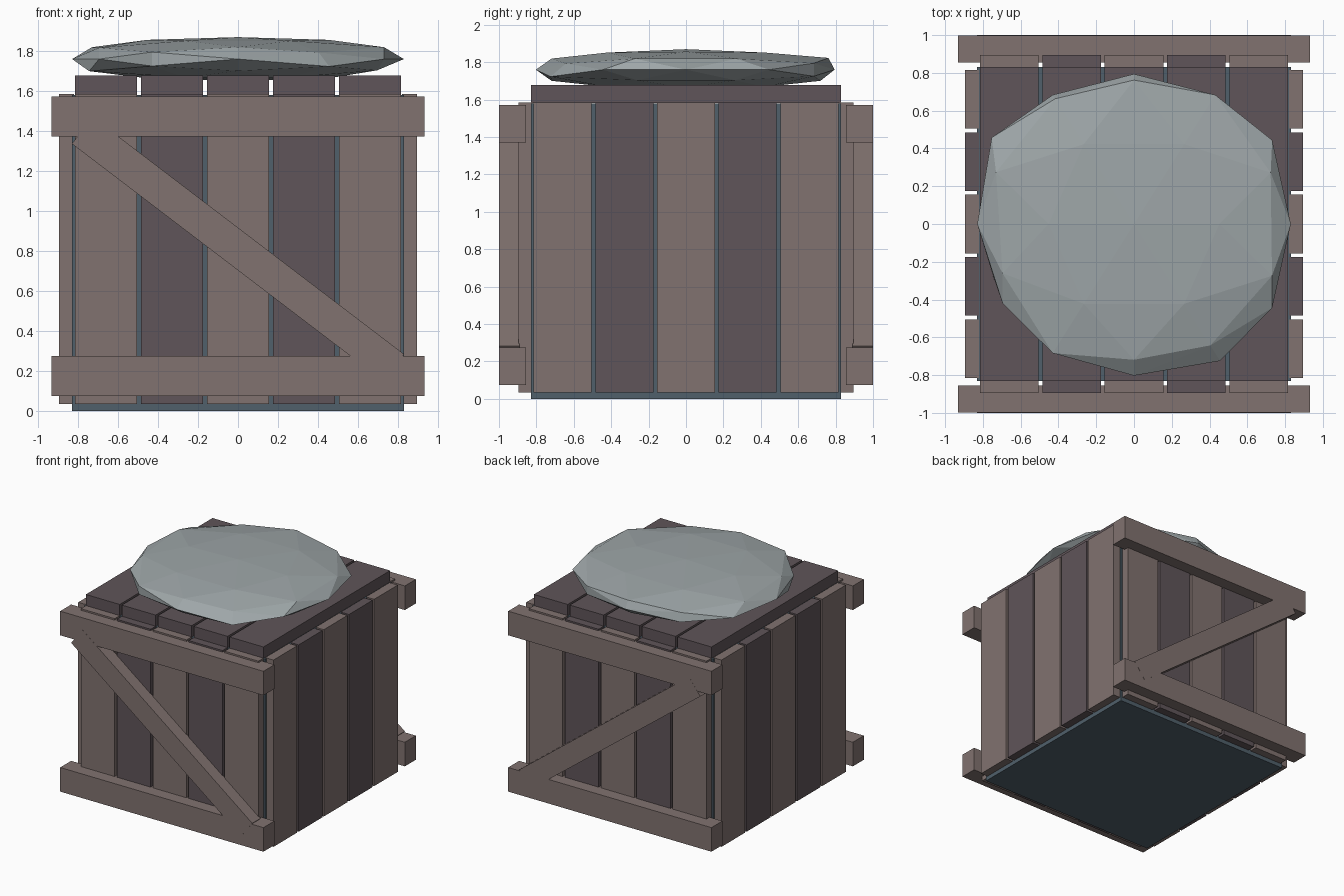
import bpy, bmesh, math
from mathutils import Vector

if "Cube" in bpy.data.objects:
    bpy.data.objects.remove(bpy.data.objects["Cube"])


def material(name, rgb):
    m = bpy.data.materials.new(name)
    m.diffuse_color = (*rgb, 1)
    m.use_nodes = True
    m.node_tree.nodes["Principled BSDF"].inputs["Base Color"].default_value = m.diffuse_color
    return m


WOOD = material("light_wood", (0.22, 0.17, 0.16))
DARK = material("dark_wood", (0.115, 0.09, 0.10))
CORE = material("blue_core", (0.08, 0.115, 0.145))
STONE = material("grey_stone", (0.34, 0.38, 0.39))


def add_object(name, bm, mat):
    bmesh.ops.recalc_face_normals(bm, faces=bm.faces)
    mesh = bpy.data.meshes.new(name)
    bm.to_mesh(mesh)
    bm.free()
    mesh.materials.append(mat)
    ob = bpy.data.objects.new(name, mesh)
    bpy.context.collection.objects.link(ob)
    return ob


def box(name, center, size, mat, tilt=0):
    bm = bmesh.new()
    bmesh.ops.create_cube(bm, size=1)
    bmesh.ops.scale(bm, vec=size, verts=bm.verts)
    ob = add_object(name, bm, mat)
    ob.location = center
    ob.rotation_euler.y = tilt
    return ob


# inner box, seen through the gaps
box("inner_box", (0, 0, 0.79), (1.66, 1.66, 1.58), CORE)

# alternating wall planks on all four sides, and the lid planks
for i in range(5):
    p = (i - 2) * 0.33
    mat = DARK if i % 2 else WOOD
    for s, y_side, x_side in ((-1, "front", "left"), (1, "back", "right")):
        box(f"{y_side}_plank_{i}", (p, s * 0.858, 0.81), (0.31, 0.076, 1.55), mat)
        box(f"{x_side}_plank_{i}", (s * 0.858, p, 0.81), (0.076, 0.31, 1.55), mat)
    box(f"lid_plank_{i}", (p, 0, 1.63), (0.31, 1.66, 0.095), DARK)

# rails and diagonal braces on front and back
for s, side in ((-1, "front"), (1, "back")):
    box(f"{side}_lower_rail", (0, s * 0.927, 0.175), (1.866, 0.144, 0.2), WOOD)
    box(f"{side}_upper_rail", (0, s * 0.927, 1.472), (1.866, 0.144, 0.2), WOOD)
    box(f"{side}_brace", (0, s * 0.945, 0.81), (1.96, 0.11, 0.17), WOOD,
        tilt=math.radians(37.3))

# flattened faceted boulder: an icosphere standing on its edge axis
g = (1 + math.sqrt(5)) / 2
base = []
for a in (-1, 1):
    for b in (-g, g):
        base += [Vector((a, 0, b)), Vector((0, b, a)), Vector((b, a, 0))]
points = [v.normalized() for v in base]
points += [(v + w).normalized() for i, v in enumerate(base) for w in base[:i]
           if (v - w).length < 2.1]
# small dents that make the outline uneven: direction, scale
dents = [((1, 0, 0), 0.965), ((-1, 0, 0), 0.965), ((0, 1, 0), 0.94), ((0, -1, 0), 0.95),
         ((-.85, .53, 0), 1.03), ((-.85, -.53, 0), 0.95), ((0, .85, .53), 1.06),
         ((-.5, .81, .31), 0.97), ((.5, -.81, .31), 0.94), ((.5, -.81, -.31), 1.06),
         ((.81, -.31, .5), 1.05), ((-.81, -.31, -.5), 1.07), ((.81, .31, .5), 1.04),
         ((-.81, .31, .5), 1.05), ((0, 0, 1), 0.97), ((0, 0, -1), 0.97)]
bm = bmesh.new()
for p in points:
    bm.verts.new(p)
bmesh.ops.convex_hull(bm, input=bm.verts)
for d, k in dents:
    v = min(bm.verts, key=lambda v: (v.co - Vector(d)).length)
    v.co *= k
bmesh.ops.scale(bm, vec=(0.86, 0.845, 0.113), verts=bm.verts)
rock = add_object("boulder", bm, STONE)
rock.location.z = 1.76
